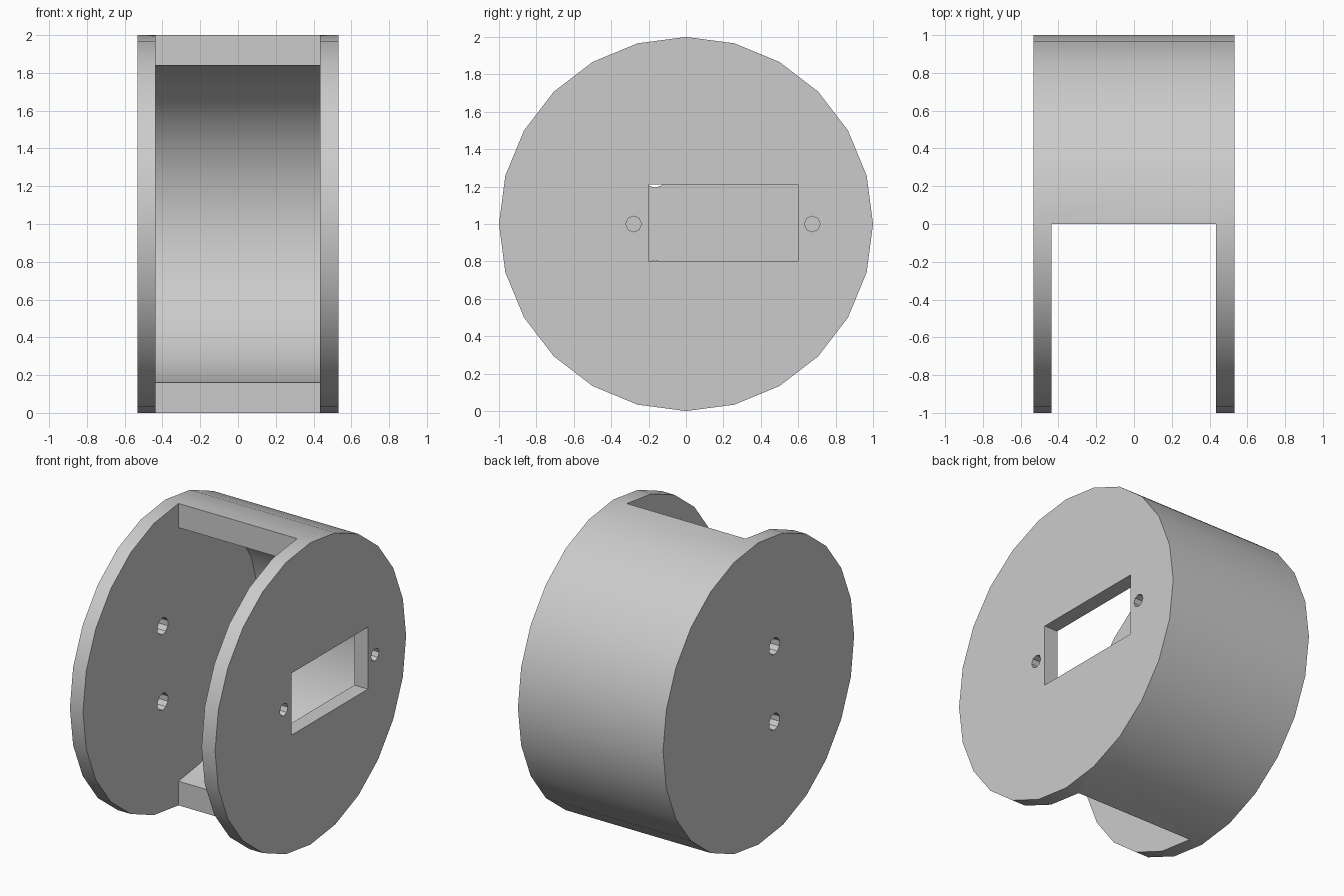
import bpy, bmesh
from math import sin, cos, pi

cube = bpy.data.objects.get("Cube")
if cube:
    bpy.data.objects.remove(cube, do_unlink=True)

grey = bpy.data.materials.new("plain grey")
grey.use_nodes = True
colour = (0.6, 0.6, 0.6, 1)
grey.diffuse_color = colour
grey.node_tree.nodes["Principled BSDF"].inputs["Base Color"].default_value = colour


def prism(name, profile, x0, x1):
    """Extrude a (y, z) profile along x."""
    bm = bmesh.new()
    face = bm.faces.new([bm.verts.new((x0, y, z)) for y, z in profile])
    ext = bmesh.ops.extrude_face_region(bm, geom=[face])
    moved = [v for v in ext["geom"] if isinstance(v, bmesh.types.BMVert)]
    bmesh.ops.translate(bm, verts=moved, vec=(x1 - x0, 0, 0))
    bmesh.ops.recalc_face_normals(bm, faces=bm.faces)
    mesh = bpy.data.meshes.new(name)
    bm.to_mesh(mesh)
    bm.free()
    mesh.materials.append(grey)
    obj = bpy.data.objects.new(name, mesh)
    bpy.context.collection.objects.link(obj)
    return obj


def arc(r, sides, count, y=0, z=1):
    """Points of a regular polygon, starting at its top corner."""
    return [(y + r * sin(2 * pi * i / sides), z + r * cos(2 * pi * i / sides))
            for i in range(count)]


HALF = 0.532            # half of the overall width
IN_L, IN_R = -0.436, 0.433   # inner faces of the side discs

# Drum with two side discs
drum = prism("drum_housing", arc(1, 24, 24), -HALF, HALF)

# Cavity: rounded at the back, fully open at the front
cavity = arc(0.84, 22, 12) + [(0, -0.2), (-1.2, -0.2), (-1.2, 2.2), (0, 2.2)]
cutters = [prism("cavity_cutter", cavity, IN_L, IN_R)]

# Rectangular window and screw holes in the +x disc
window = [(-0.2, 0.8), (0.6, 0.8), (0.6, 1.21), (-0.2, 1.21)]
cutters.append(prism("window_cutter", window, 0.38, 0.6))
for y in (-0.28, 0.675):
    cutters.append(prism("screw_cutter", arc(0.042, 8, 8, y, 1), 0.38, 0.6))

# Two stacked holes in the -x disc
for z in (0.75, 1.25):
    cutters.append(prism("hole_cutter", arc(0.056, 10, 10, -0.165, z), -0.6, -0.38))

bpy.ops.object.select_all(action="DESELECT")
bpy.context.view_layer.objects.active = drum
drum.select_set(True)
for cutter in cutters:
    cutter.hide_render = True
    mod = drum.modifiers.new("cut", "BOOLEAN")
    mod.operation = "DIFFERENCE"
    mod.solver = "EXACT"
    mod.object = cutter
    bpy.ops.object.modifier_apply(modifier=mod.name)
    bpy.data.objects.remove(cutter, do_unlink=True)

bpy.ops.object.shade_smooth_by_angle(angle=pi / 6)
